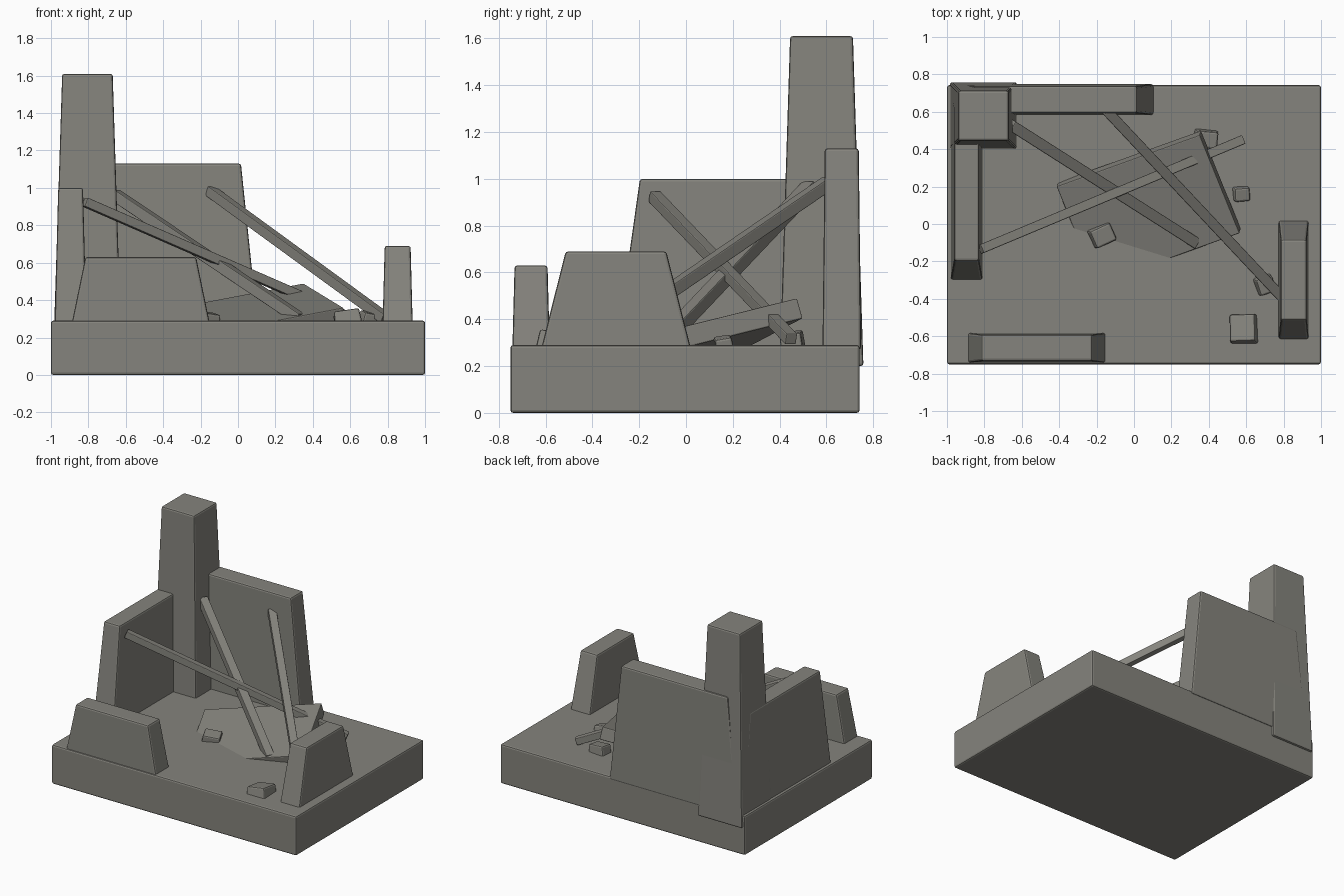
import bpy
import bmesh
from math import radians
from mathutils import Vector, Matrix, Euler

old = bpy.data.objects.get("Cube")
if old:
    bpy.data.objects.remove(old, do_unlink=True)

stone = bpy.data.materials.new("grey_stone")
stone.use_nodes = True
COLOUR = (0.235, 0.23, 0.205, 1)
stone.diffuse_color = COLOUR
stone.node_tree.nodes["Principled BSDF"].inputs["Base Color"].default_value = COLOUR


def block(name, size, matrix, top=(1, 1), bevel=0.012):
    """Bevelled box, with its top face scaled to make a taper."""
    bm = bmesh.new()
    bmesh.ops.create_cube(bm, size=1)
    for v in bm.verts:
        if v.co.z > 0:
            v.co.x *= top[0]
            v.co.y *= top[1]
        v.co = Vector(a * b for a, b in zip(v.co, size))
    bmesh.ops.bevel(bm, geom=bm.edges[:], offset=bevel, segments=2,
                    profile=0.5, affect='EDGES')
    mesh = bpy.data.meshes.new(name)
    bm.to_mesh(mesh)
    bm.free()
    mesh.materials.append(stone)
    obj = bpy.data.objects.new(name, mesh)
    obj.matrix_world = matrix
    bpy.context.collection.objects.link(obj)
    return obj


def standing(name, x, y, z, top=(1, 1)):
    """Upright block given by its x, y and z ranges at the foot."""
    ranges = (x, y, z)
    centre = Vector((a + b) / 2 for a, b in ranges)
    block(name, [b - a for a, b in ranges], Matrix.Translation(centre), top)


def beam(name, start, end, width):
    """Square timber between two points."""
    a, b = Vector(start), Vector(end)
    turn = (b - a).to_track_quat('X', 'Z').to_matrix().to_4x4()
    block(name, ((b - a).length, width, width),
          Matrix.Translation((a + b) / 2) @ turn, bevel=0.005)


# Ground block and corner tower
standing("base", (-1, 1), (-0.75, 0.742), (0, 0.29))
standing("corner_tower", (-0.985, -0.625), (0.4, 0.758), (0.2, 1.61), (0.75, 0.75))

# Broken walls
standing("back_wall", (-0.945, 0.105), (0.583, 0.748), (0.27, 1.13), (0.83, 0.88))
standing("left_wall", (-0.98, -0.81), (-0.3, 0.73), (0.27, 1.0), (0.78, 0.8))
standing("front_wall", (-0.89, -0.15), (-0.742, -0.582), (0.27, 0.63), (0.8, 0.88))
standing("right_wall", (0.773, 0.934), (-0.62, 0.022), (0.27, 0.69), (0.86, 0.67))

# Fallen slab, tilted on its two edge directions
corner = Vector((0.35, 0.475, 0.49))
long_edge = Vector((-0.765, -0.275, -0.145))
short_edge = Vector((0.215, -0.525, -0.13))
thick = 0.09
ax = -long_edge.normalized()
az = ax.cross(-short_edge).normalized()
ay = az.cross(ax)
turn = Matrix((ax, ay, az)).transposed().to_4x4()
middle = corner + (long_edge + short_edge) / 2 - az * thick / 2
block("fallen_slab", (long_edge.length, short_edge.length, thick),
      Matrix.Translation(middle) @ turn, bevel=0.006)

# Fallen timbers
beam("left_beam", (-0.82, -0.135, 0.925), (0.58, 0.45, 0.315), 0.05)
beam("middle_beam", (-0.66, 0.53, 0.965), (0.33, -0.1, 0.3), 0.06)
beam("right_beam", (-0.15, 0.61, 0.985), (0.79, -0.39, 0.3), 0.055)

# Loose rubble: x, y, width, depth, height, turn and tilt in degrees
rubble = [
    (-0.17, -0.06, 0.13, 0.11, 0.08, 25, 8),
    (0.385, 0.455, 0.13, 0.1, 0.1, -5, 6),
    (0.575, 0.16, 0.09, 0.08, 0.06, 5, 10),
    (0.7, -0.325, 0.1, 0.1, 0.08, 20, 10),
    (0.585, -0.56, 0.15, 0.16, 0.09, 2, -8),
]
for i, (x, y, w, d, h, spin, tilt) in enumerate(rubble):
    rot = Euler((radians(tilt), radians(tilt), radians(spin))).to_matrix().to_4x4()
    block(f"rubble_{i + 1}", (w, d, h),
          Matrix.Translation((x, y, 0.295)) @ rot, (0.9, 0.9), 0.01)
